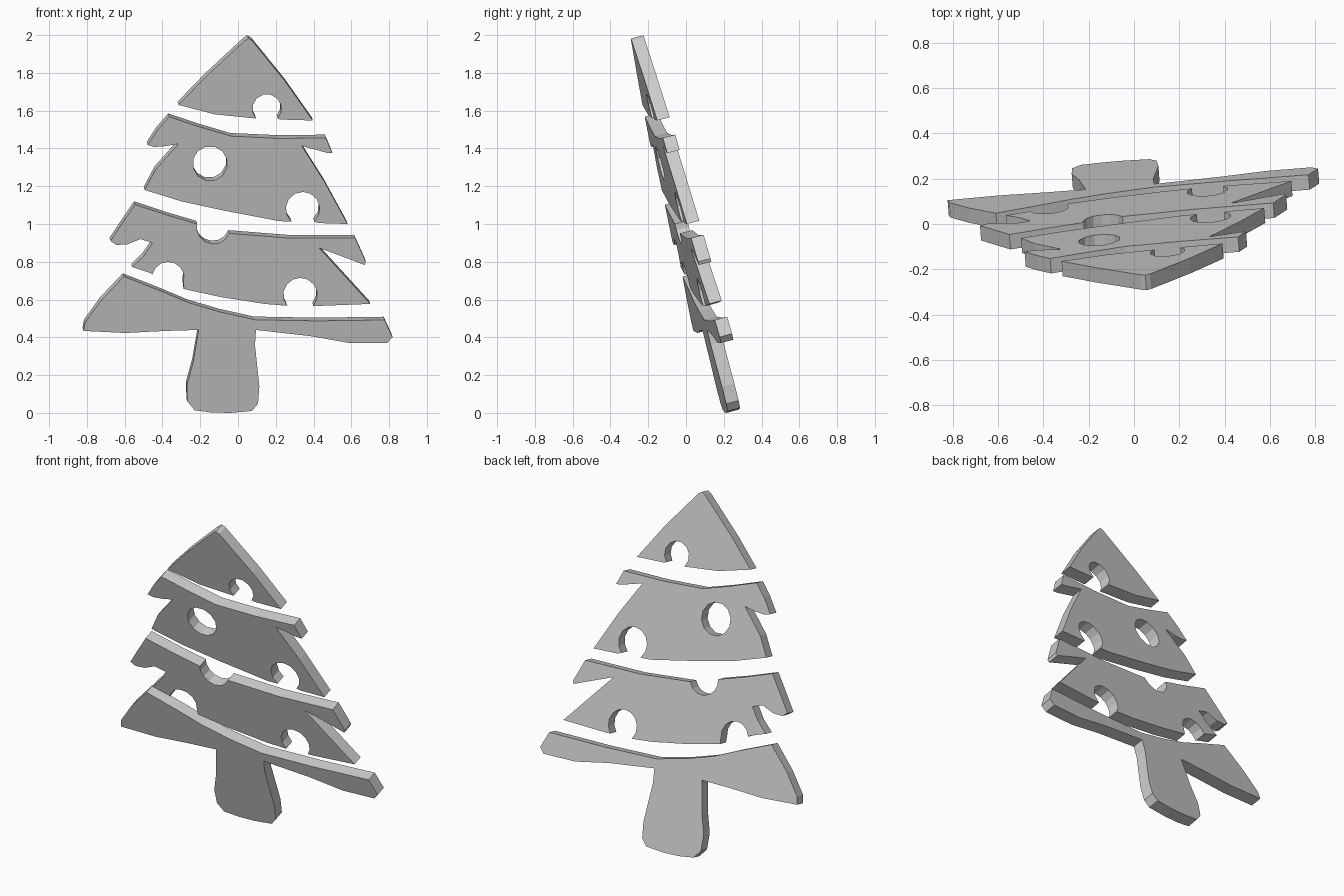
import bpy, bmesh
from math import cos, sin, radians
from mathutils import Vector

# Plate plane: y = A + B*x + C*z, tilted forward and slightly turned
A, B, C = 0.217, 0.08, -0.259
THICK = Vector((-B, 1, -C)) * 0.066


def arc(cx, cz, r, a0, a1, n):
    return [(cx + r * cos(radians(a0 + (a1 - a0) * i / n)),
             cz + r * sin(radians(a0 + (a1 - a0) * i / n))) for i in range(n + 1)]


def plate(name, *loops):
    """Fill the outline (and any holes) on the tilted plane, then thicken it."""
    bm = bmesh.new()
    for loop in loops:
        vs = [bm.verts.new((x, A + B * x + C * z, z)) for x, z in loop]
        for i, v in enumerate(vs):
            bm.edges.new((v, vs[(i + 1) % len(vs)]))
    bmesh.ops.triangle_fill(bm, edges=bm.edges[:], use_beauty=True,
                            use_dissolve=False, normal=Vector((B, -1, C)))
    ext = bmesh.ops.extrude_face_region(bm, geom=bm.faces[:], use_keep_orig=True)
    bmesh.ops.translate(bm, vec=THICK,
                        verts=[g for g in ext["geom"] if isinstance(g, bmesh.types.BMVert)])
    bmesh.ops.recalc_face_normals(bm, faces=bm.faces[:])
    me = bpy.data.meshes.new(name)
    bm.to_mesh(me)
    bm.free()
    ob = bpy.data.objects.new(name, me)
    bpy.context.collection.objects.link(ob)
    return ob


# Pointed top with one round bite
plate("tree_top",
      [(0.035, 1.97), (0.055, 1.982), (0.075, 1.97), (0.25, 1.755), (0.396, 1.548), (0.225, 1.553)]
      + arc(0.153, 1.61, 0.077, -42, 222, 9)
      + [(-0.12, 1.58), (-0.315, 1.63), (-0.17, 1.78)])

# Upper tier with a bite and a round hole
plate("upper_tier",
      [(-0.365, 1.568), (-0.20, 1.513), (-0.037, 1.465), (0.22, 1.453), (0.465, 1.456),
       (0.50, 1.375), (0.47, 1.377), (0.338, 1.413), (0.46, 1.22), (0.58, 1.0), (0.425, 1.005)]
      + arc(0.343, 1.08, 0.09, -48, 228, 10)
      + [(0.22, 1.015), (-0.07, 1.07), (-0.30, 1.12), (-0.494, 1.18), (-0.435, 1.29),
         (-0.315, 1.425), (-0.385, 1.412), (-0.443, 1.408), (-0.478, 1.418), (-0.425, 1.498)],
      arc(-0.148, 1.32, 0.092, 15, 345, 11))

# Middle tier with a scoop on top and two bites below
plate("middle_tier",
      [(-0.545, 1.103), (-0.37, 1.045), (-0.216, 1.0)]
      + arc(-0.129, 0.984, 0.09, 190, 338, 6)
      + [(0.274, 0.925), (0.62, 0.926), (0.677, 0.80), (0.67, 0.783), (0.60, 0.81),
         (0.43, 0.873), (0.565, 0.725), (0.70, 0.577), (0.42, 0.566)]
      + arc(0.33, 0.625, 0.09, -40, 220, 10)
      + [(0.14, 0.577), (-0.095, 0.614), (-0.287, 0.656)]
      + arc(-0.37, 0.715, 0.085, -14, 168, 7)
      + [(-0.464, 0.74), (-0.56, 0.772), (-0.50, 0.83), (-0.452, 0.90), (-0.517, 0.92),
         (-0.586, 0.892), (-0.644, 0.889), (-0.675, 0.91), (-0.615, 1.0)])

# Bottom tier and trunk in one piece
plate("bottom_tier_and_trunk",
      [(-0.605, 0.722), (-0.396, 0.64), (-0.264, 0.584), (-0.095, 0.534), (0.09, 0.493),
       (0.42, 0.487), (0.776, 0.492), (0.818, 0.402), (0.79, 0.37), (0.59, 0.37),
       (0.38, 0.407), (0.095, 0.439), (0.09, 0.36), (0.113, 0.14), (0.106, 0.048),
       (0.074, 0.01), (-0.04, 0.0), (-0.14, 0.002), (-0.23, 0.014), (-0.268, 0.06),
       (-0.27, 0.15), (-0.237, 0.27), (-0.208, 0.439), (-0.385, 0.434), (-0.596, 0.423),
       (-0.818, 0.434), (-0.81, 0.478), (-0.725, 0.595)])
